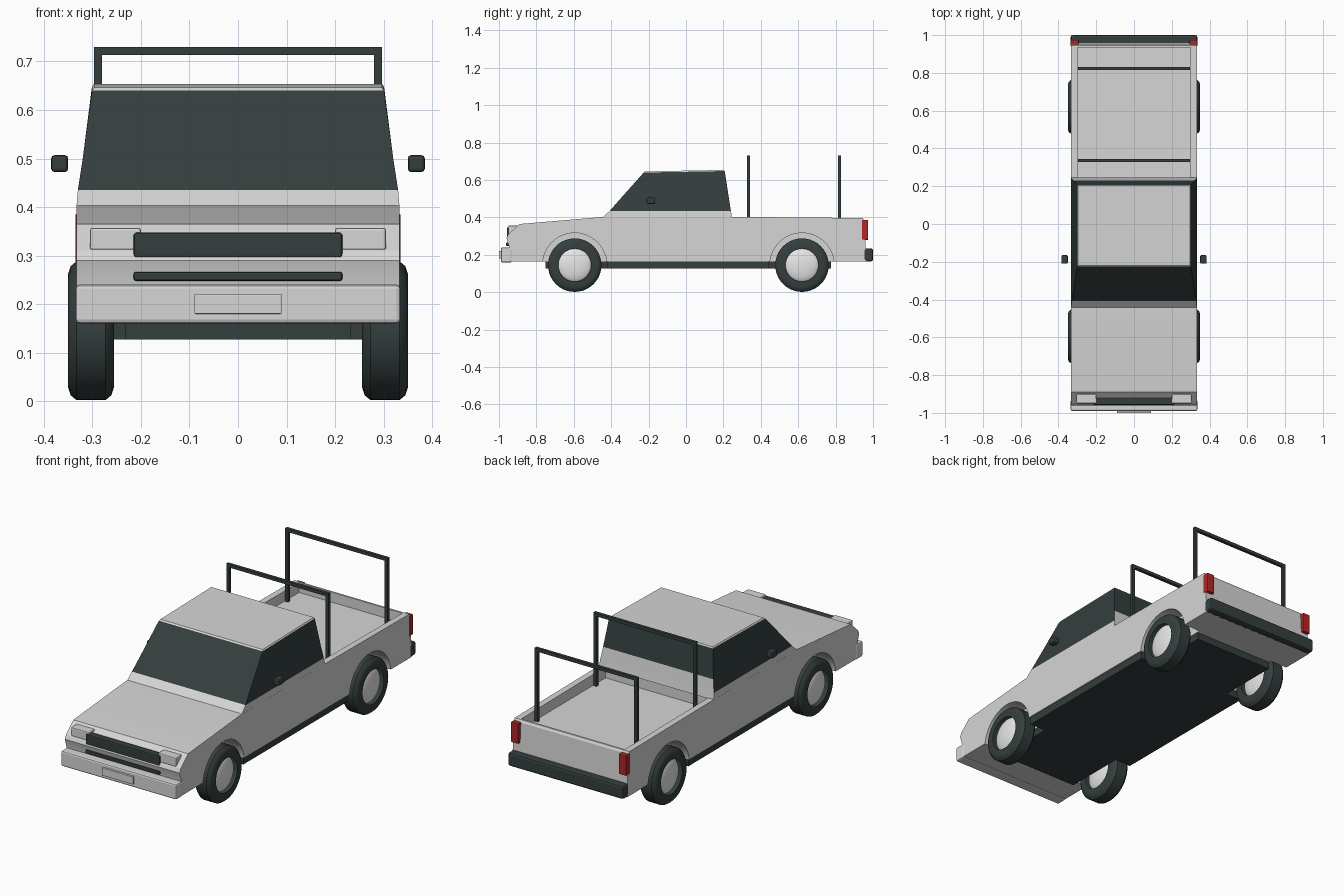
import bpy, bmesh, math
from mathutils import Matrix

cube = bpy.data.objects.get("Cube")
if cube:
    bpy.data.objects.remove(cube, do_unlink=True)


def material(name, rgb):
    m = bpy.data.materials.new(name)
    m.use_nodes = True
    m.diffuse_color = (*rgb, 1)
    m.node_tree.nodes["Principled BSDF"].inputs["Base Color"].default_value = (*rgb, 1)
    return m


PAINT = material("light_grey_paint", (0.67, 0.67, 0.67))
DARK = material("dark_trim", (0.035, 0.049, 0.048))
HUB = material("hub_white", (0.8, 0.8, 0.8))
RED = material("tail_red", (0.42, 0.02, 0.02))


def finish(name, bm, *mats):
    bmesh.ops.recalc_face_normals(bm, faces=bm.faces)
    me = bpy.data.meshes.new(name)
    bm.to_mesh(me)
    bm.free()
    ob = bpy.data.objects.new(name, me)
    bpy.context.collection.objects.link(ob)
    for m in mats:
        me.materials.append(m)
    return ob


def box(name, x, y, z, mat=None, bevel=0.0):
    """Box from three (low, high) ranges."""
    bm = bmesh.new()
    bmesh.ops.create_cube(bm, size=1)
    for v in bm.verts:
        for i, (lo, hi) in enumerate((x, y, z)):
            v.co[i] = hi if v.co[i] > 0 else lo
    if bevel:
        bmesh.ops.bevel(bm, geom=bm.edges[:], offset=bevel, segments=2,
                        profile=0.5, affect='EDGES')
    return finish(name, bm, *([mat] if mat else []))


def prism(name, profile, half, mat):
    """Side profile in (y, z) extruded across the width."""
    bm = bmesh.new()
    face = bm.faces.new([bm.verts.new((-half, y, z)) for y, z in profile])
    new = bmesh.ops.extrude_face_region(bm, geom=[face])["geom"]
    for v in new:
        if isinstance(v, bmesh.types.BMVert):
            v.co.x = half
    return finish(name, bm, mat)


def smooth(ob, angle=35):
    bpy.ops.object.select_all(action='DESELECT')
    ob.select_set(True)
    bpy.context.view_layer.objects.active = ob
    bpy.ops.object.shade_smooth_by_angle(angle=math.radians(angle))


def cut(ob, cutter):
    mod = ob.modifiers.new("cut", 'BOOLEAN')
    mod.operation, mod.solver, mod.object = 'DIFFERENCE', 'EXACT', cutter
    bpy.context.view_layer.objects.active = ob
    bpy.ops.object.modifier_apply(modifier=mod.name)
    bpy.data.objects.remove(cutter, do_unlink=True)


def lathe(name, profile, centre, mat, steps=40):
    """Profile of (x, radius) spun about the axle."""
    bm = bmesh.new()
    verts = [bm.verts.new((x, 0, r)) for x, r in profile]
    edges = [bm.edges.new(p) for p in zip(verts, verts[1:])]
    bmesh.ops.spin(bm, geom=verts + edges, axis=(1, 0, 0), cent=(0, 0, 0),
                   angle=math.tau, steps=steps)
    bmesh.ops.remove_doubles(bm, verts=bm.verts, dist=0.0005)
    bmesh.ops.translate(bm, verts=bm.verts, vec=centre)
    ob = finish(name, bm, mat)
    smooth(ob)
    return ob


# Body shell with load bed and wheel arches cut out
AXLES = {"front": -0.595, "rear": 0.62}
body = prism("body", [(-0.945, 0.165), (-0.945, 0.24), (-0.96, 0.29), (-0.95, 0.31),
                      (-0.89, 0.365), (-0.44, 0.403), (0.25, 0.403), (0.945, 0.397),
                      (0.952, 0.385), (0.965, 0.165)], 0.333, PAINT)
cut(body, box("bed_cutter", (-0.3, 0.3), (0.238, 0.935), (0.345, 0.6)))
for y in AXLES.values():
    for side in (-1, 1):
        bm = bmesh.new()
        bmesh.ops.create_cone(bm, cap_ends=True, segments=48, radius1=0.172, radius2=0.172,
                              depth=0.2, matrix=Matrix.Translation((side * 0.335, y, 0.145))
                              @ Matrix.Rotation(math.pi / 2, 4, 'Y'))
        cut(body, finish("arch_cutter", bm))
smooth(body, 20)

# Cab: stacked rings of (front y, front z, rear y, rear z, half width)
rings = [(-0.445, 0.4, 0.246, 0.4, 0.333), (-0.408, 0.435, 0.24, 0.435, 0.33),
         (-0.351, 0.5, 0.23, 0.5, 0.32), (-0.226, 0.64, 0.207, 0.648, 0.301),
         (-0.219, 0.646, 0.203, 0.654, 0.297)]
bm = bmesh.new()
loops = [[bm.verts.new(p) for p in ((-h, fy, fz), (h, fy, fz), (h, ry, rz), (-h, ry, rz))]
         for fy, fz, ry, rz, h in rings]
for level, (low, high) in enumerate(zip(loops, loops[1:])):
    for i in range(4):
        j = (i + 1) % 4
        f = bm.faces.new((low[i], low[j], high[j], high[i]))
        rear = i == 2
        f.material_index = int(level == 2 or (level == 1 and not rear))
bm.faces.new(loops[-1])
bm.faces.new(loops[0][::-1])
finish("cab", bm, PAINT, DARK)

# Chassis: wide between the wheels, narrow between the arches
box("chassis_sill", (-0.325, 0.325), (-0.42, 0.445), (0.127, 0.17), DARK)
box("chassis_rail", (-0.232, 0.232), (-0.75, 0.775), (0.127, 0.17), DARK)

# Bumpers and nose details
box("front_bumper", (-0.335, 0.335), (-0.99, -0.93), (0.16, 0.24), PAINT, 0.008)
box("front_plate", (-0.09, 0.09), (-1.0, -0.985), (0.18, 0.22), PAINT, 0.002)
box("rear_bumper", (-0.335, 0.335), (0.95, 1.0), (0.165, 0.235), DARK, 0.01)
box("grille", (-0.215, 0.215), (-0.958, -0.92), (0.295, 0.347), DARK, 0.005)
box("lower_slot", (-0.215, 0.215), (-0.962, -0.93), (0.248, 0.266), DARK, 0.004)

# Paired lamps and mirrors
for label, s in (("left", 1), ("right", -1)):
    def span(a, b):
        return tuple(sorted((s * a, s * b)))
    box(label + "_headlight", span(0.2, 0.305), (-0.95, -0.9), (0.311, 0.357), PAINT, 0.005)
    box(label + "_taillight", span(0.292, 0.335), (0.94, 0.974), (0.28, 0.387), RED, 0.004)
    box(label + "_mirror", span(0.35, 0.385), (-0.21, -0.165), (0.472, 0.507), DARK, 0.007)

# Wheels with domed hubs on both faces
tyre = [(-0.047, 0.088), (-0.047, 0.118), (-0.042, 0.133), (-0.03, 0.143),
        (0.03, 0.143), (0.042, 0.133), (0.047, 0.118), (0.047, 0.088)]
dome = [(0.02 + 0.024 * math.cos(a), 0.091 * math.sin(a))
        for a in (i * math.pi / 16 for i in range(9))]
hub = dome + [(-x, r) for x, r in reversed(dome)]
for axle, y in AXLES.items():
    for label, s in (("left", 1), ("right", -1)):
        centre = (s * 0.303, y, 0.145)
        lathe(f"{axle}_{label}_tyre", tyre, centre, DARK)
        lathe(f"{axle}_{label}_hub", hub, centre, HUB)

# Hoops standing in the load bed
for label, y in (("front", 0.335), ("rear", 0.822)):
    depth = (y - 0.008, y + 0.008)
    for s in (-1, 1):
        box(label + "_hoop_post", tuple(sorted((s * 0.28, s * 0.297))), depth, (0.345, 0.72), DARK)
    box(label + "_hoop_bar", (-0.297, 0.297), depth, (0.713, 0.73), DARK)
